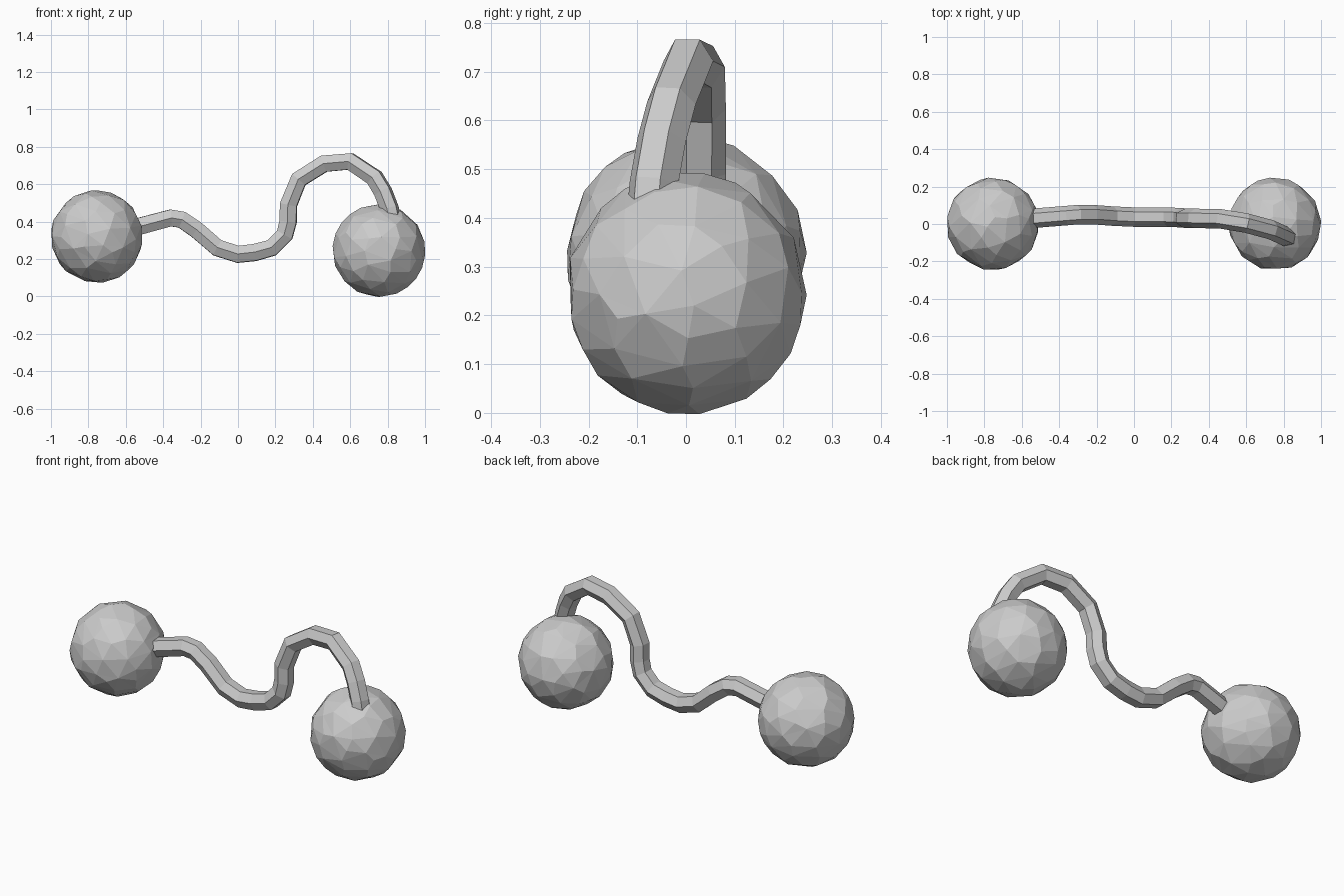
import bpy

if "Cube" in bpy.data.objects:
    bpy.data.objects.remove(bpy.data.objects["Cube"])

BALL_R = 0.249


# Low-poly ball: thinned-out icosphere with irregular flat facets
def ball(name, loc, turn):
    bpy.ops.mesh.primitive_ico_sphere_add(subdivisions=3, radius=BALL_R, location=loc, rotation=turn)
    ob = bpy.context.object
    ob.name = name
    mod = ob.modifiers.new("thin", "DECIMATE")
    mod.ratio = 0.55
    bpy.ops.object.modifier_apply(modifier=mod.name)
    for v in ob.data.vertices:
        v.co = v.co.normalized() * BALL_R
    bpy.ops.object.shade_flat()


ball("left_ball", (-0.755, 0, 0.32), (0.3, 0.2, 0.1))
ball("right_ball", (0.753, 0, 0.245), (0.1, 0.4, 0.7))

# Bent connecting rod: six-sided tube along a wavy path
path = [(-0.60, 0.025, 0.355), (-0.51, 0.033, 0.38), (-0.36, 0.045, 0.42),
        (-0.30, 0.05, 0.41), (-0.22, 0.05, 0.355), (-0.11, 0.042, 0.26),
        (0.00, 0.037, 0.225), (0.09, 0.036, 0.235), (0.18, 0.036, 0.26),
        (0.25, 0.034, 0.33), (0.268, 0.032, 0.40), (0.27, 0.03, 0.49),
        (0.325, 0.03, 0.625), (0.46, 0.028, 0.71), (0.60, 0.005, 0.722),
        (0.73, -0.03, 0.635), (0.775, -0.05, 0.56), (0.81, -0.066, 0.47),
        (0.82, -0.07, 0.42)]
curve = bpy.data.curves.new("rod", "CURVE")
curve.dimensions = "3D"
curve.bevel_depth = 0.052
curve.bevel_resolution = 1
curve.use_fill_caps = True
spline = curve.splines.new("POLY")
spline.points.add(len(path) - 1)
for point, co in zip(spline.points, path):
    point.co = (*co, 1)
spline.use_smooth = False
rod = bpy.data.objects.new("connecting_rod", curve)
bpy.context.collection.objects.link(rod)
bpy.ops.object.select_all(action="DESELECT")
rod.select_set(True)
bpy.context.view_layer.objects.active = rod
bpy.ops.object.convert(target="MESH")
bpy.ops.object.shade_flat()
